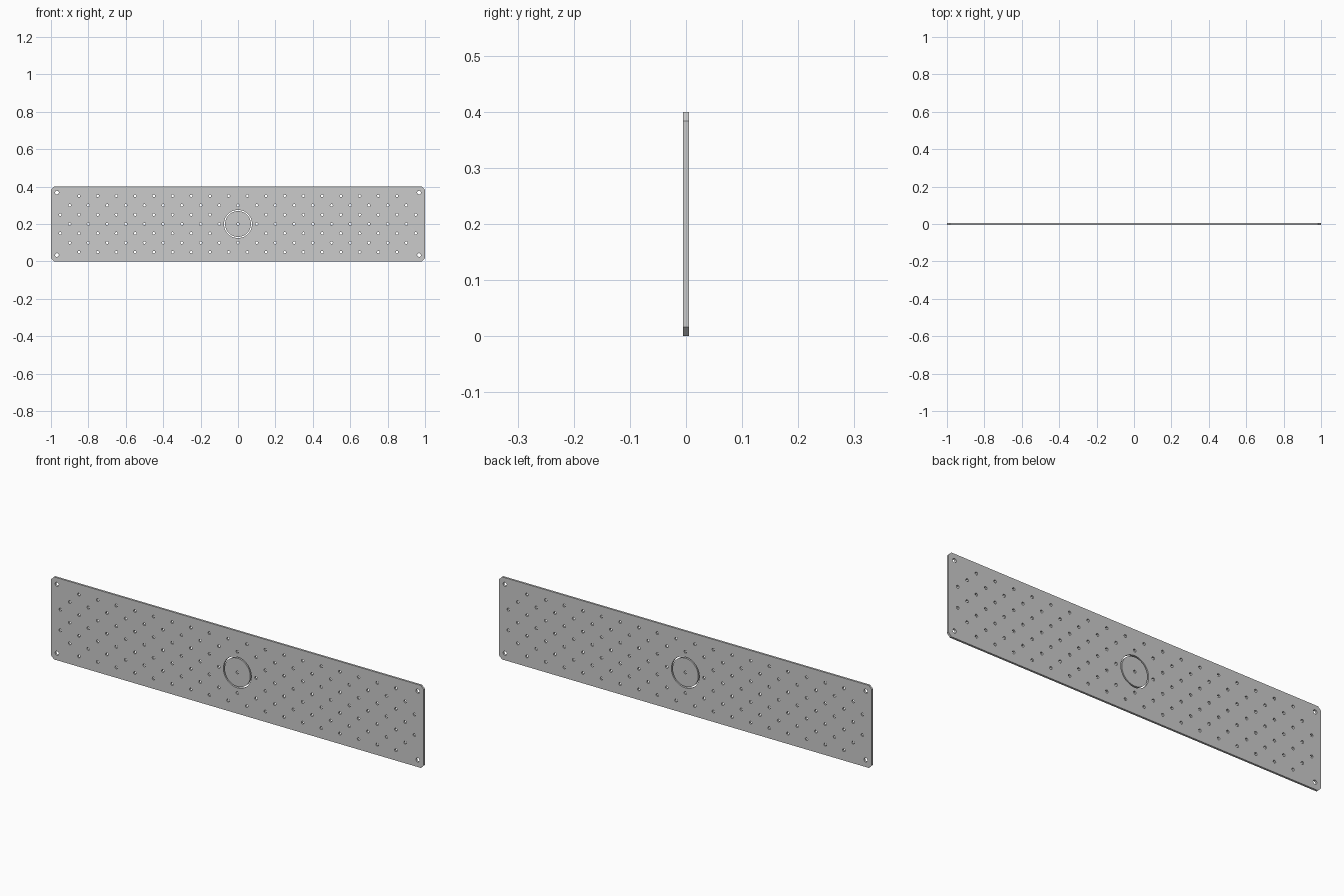
import bpy, math

if "Cube" in bpy.data.objects:
    bpy.data.objects.remove(bpy.data.objects["Cube"])

W, H, T, C = 1.0, 0.4, 0.01, 0.016   # half width, height, thickness, corner cut


def circle(x, z, r, n):
    return [(x + r * math.cos(2 * math.pi * i / n), z + r * math.sin(2 * math.pi * i / n)) for i in range(n)]


def flat_part(name, loops):
    # Filled outline with holes, extruded and stood upright
    cu = bpy.data.curves.new(name, 'CURVE')
    cu.dimensions, cu.fill_mode, cu.extrude = '2D', 'BOTH', T / 2
    for pts in loops:
        s = cu.splines.new('POLY')
        s.points.add(len(pts) - 1)
        for p, (x, z) in zip(s.points, pts):
            p.co = (x, z, 0, 1)
        s.use_cyclic_u = True
    ob = bpy.data.objects.new(name, cu)
    bpy.context.collection.objects.link(ob)
    ob.rotation_euler.x = math.pi / 2
    bpy.ops.object.select_all(action='DESELECT')
    ob.select_set(True)
    bpy.context.view_layer.objects.active = ob
    bpy.ops.object.convert(target='MESH')
    bpy.ops.object.transform_apply(location=False, rotation=True, scale=False)
    bpy.ops.object.shade_smooth_by_angle(angle=math.radians(30))


# Plate outline with clipped corners and the round central opening
loops = [[(-W + C, 0), (W - C, 0), (W, C), (W, H - C), (W - C, H), (-W + C, H), (-W, H - C), (-W, C)],
         circle(0, 0.2, 0.075, 48)]

# Corner mounting holes
for x in (-0.968, 0.968):
    for z in (0.034, 0.368):
        loops.append(circle(x, z, 0.01, 16))

# Staggered perforations
for row in range(1, 8):
    z = row * 0.05
    first = 0.9 if row % 2 == 0 else (0.85 if row in (1, 7) else 0.95)
    for i in range(round(first * 20) + 1):
        x = -first + 0.1 * i
        if math.hypot(x, z - 0.2) > 0.085:
            loops.append(circle(x, z, 0.007, 12))
flat_part("perforated_plate", loops)

# Central disc with its own hole, separated by a thin gap
flat_part("center_disc", [circle(0, 0.2, 0.069, 48), circle(0, 0.2, 0.007, 12)])
